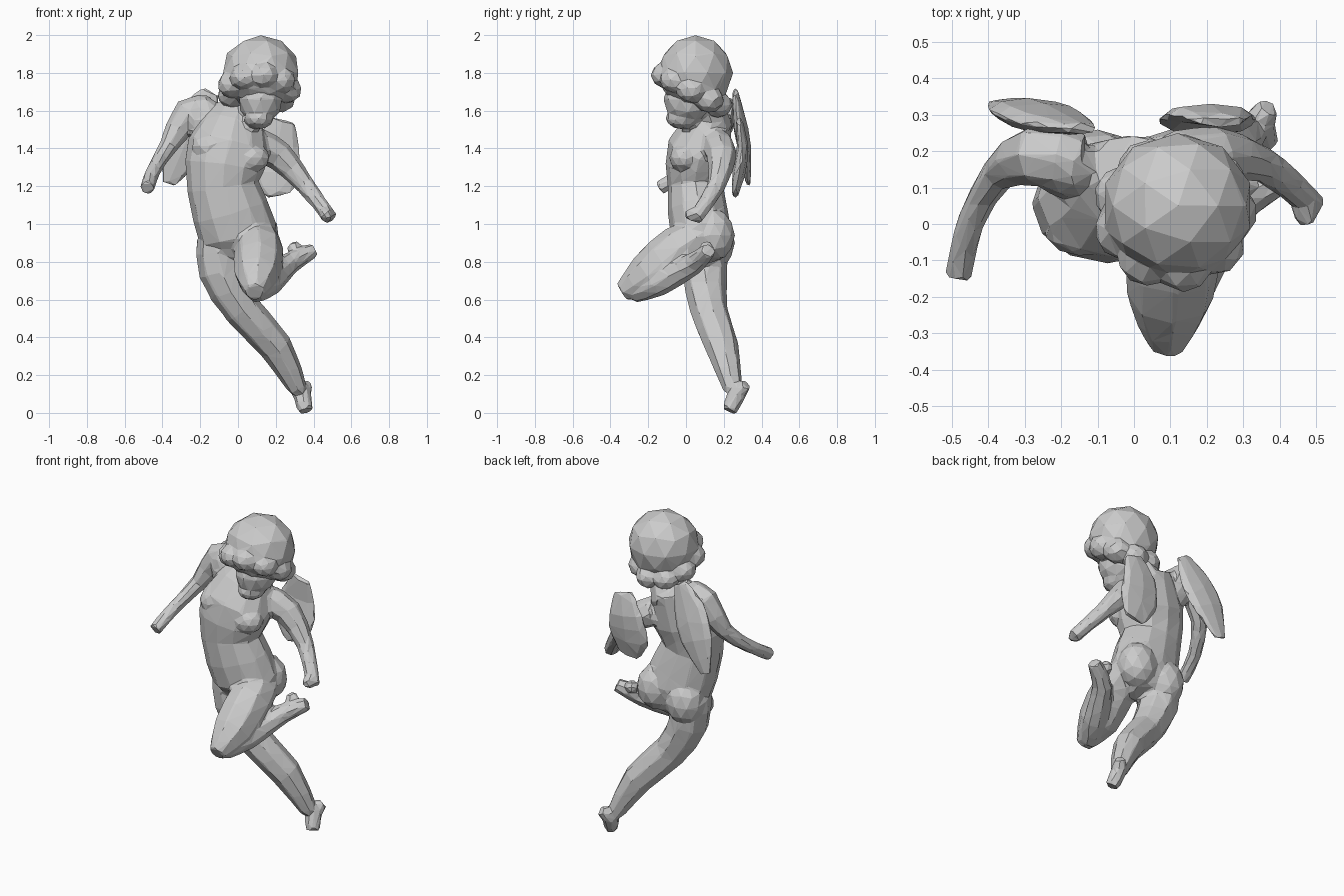
import bpy, bmesh, math
from mathutils import Vector

if "Cube" in bpy.data.objects:
    bpy.data.objects.remove(bpy.data.objects["Cube"], do_unlink=True)

GREY = (.6, .6, .6, 1)
stone = bpy.data.materials.new("grey_stone")
stone.use_nodes = True
stone.diffuse_color = GREY
stone.node_tree.nodes["Principled BSDF"].inputs["Base Color"].default_value = GREY


def carve(name, bm, facets):
    """Fuse overlapping masses into one skin, then cut it down to coarse flat facets."""
    bmesh.ops.recalc_face_normals(bm, faces=bm.faces)
    mesh = bpy.data.meshes.new(name)
    bm.to_mesh(mesh)
    bm.free()
    mesh.materials.append(stone)
    obj = bpy.data.objects.new(name, mesh)
    bpy.context.collection.objects.link(obj)
    fuse = obj.modifiers.new("fuse", "REMESH")
    fuse.mode = "VOXEL"
    fuse.voxel_size = .012
    soften = obj.modifiers.new("soften", "SMOOTH")
    soften.iterations = 3
    chisel = obj.modifiers.new("chisel", "DECIMATE")
    chisel.ratio = facets


def smoothed(stations):
    """Add a curved midpoint between each pair of stations."""
    last = len(stations) - 1
    result = []
    for i in range(last):
        before, start = stations[max(i - 1, 0)], stations[i]
        end, after = stations[i + 1], stations[min(i + 2, last)]
        result += [start, (9 * (start + end) - before - after) / 16]
    return result + [stations[last]]


def limb(bm, *stations, flat=1, sides=8):
    """Tube through stations of x, y, z and radius; flat scales its depth."""
    path = smoothed([Vector(station) for station in stations])
    centres = [station.to_3d() for station in path]
    last = len(path) - 1
    rings = []
    for i, centre in enumerate(centres):
        along = centres[min(i + 1, last)] - centres[max(i - 1, 0)]
        along.normalize()
        across = along.cross(Vector((0, 1, 0))).normalized()
        depth = along.cross(across) * flat
        ring = []
        for side in range(sides):
            angle = math.tau * side / sides
            offset = across * math.cos(angle) + depth * math.sin(angle)
            ring.append(bm.verts.new(centre + offset * path[i].w))
        rings.append(ring)
    for lower, upper in zip(rings, rings[1:]):
        for i in range(sides):
            j = (i + 1) % sides
            bm.faces.new((lower[i], lower[j], upper[j], upper[i]))
    bm.faces.new(rings[0])
    bm.faces.new(rings[last])


def lump(bm, centre, size):
    """Squashed ball."""
    ball = bmesh.ops.create_icosphere(bm, subdivisions=2, radius=1)["verts"]
    bmesh.ops.scale(bm, vec=size, verts=ball)
    bmesh.ops.translate(bm, vec=centre, verts=ball)


body = bmesh.new()

# Torso follows the bent spine; the seat and chest are paired swellings
limb(body, (0, .12, .8, .1), (0, .08, .95, .21), (-.08, .05, 1.2, .19),
     (-.05, .07, 1.4, .22), (0, .16, 1.6, .12), flat=.77, sides=12)
for side in (-1, 1):
    lump(body, (.1 * side, .15, .92 + .02 * side), (.12, .11, .14))
    lump(body, (.1 * side - .04, -.01, 1.38 - .03 * side), (.11, .08, .08))
lump(body, (-.18, .15, 1.55), (.1, .08, .13))

# Neck, jaw and face
limb(body, (.02, .16, 1.5, .09), (.11, .09, 1.7, .08))
lump(body, (.12, .01, 1.66), (.12, .13, .13))
lump(body, (.11, -.02, 1.56), (.08, .09, .06))

# Right arm, shoulder to hand
limb(body, (-.15, .17, 1.6, .08), (-.26, .19, 1.58, .09), (-.37, .14, 1.41, .05),
     (-.45, 0, 1.28, .04), (-.48, -.14, 1.19, .04))

# Left arm with a broad hand
limb(body, (.1, .16, 1.42, .09), (.22, .19, 1.36, .08), (.36, .16, 1.2, .05),
     (.49, .05, 1.03, .04))
lump(body, (.47, .05, 1.05), (.04, .06, .04))

# Trailing straight leg and foot
limb(body, (-.1, .1, .92, .12), (-.09, .1, .75, .12), (.02, .12, .55, .1),
     (.2, .19, .35, .09), (.32, .25, .12, .05))
limb(body, (.37, .32, .15, .03), (.34, .27, .1, .05), (.36, .23, .01, .04))

# Raised leg with a round knee and the shin folded back
limb(body, (.1, .12, .94, .1), (.11, -.03, .87, .13), (.1, -.2, .73, .12),
     (.09, -.34, .64, .05))
limb(body, (.09, -.28, .64, .06), (.17, -.14, .69, .07), (.27, .04, .79, .06),
     (.4, .12, .86, .04))
lump(body, (.3, .11, .87), (.04, .04, .04))
carve("body", body, .035)

# Cap of hair with curls ringing it, high over the brow and low at the nape
hair = bmesh.new()
lump(hair, (.12, .05, 1.8), (.21, .2, .2))
curls = 9
for i in range(curls):
    angle = math.tau * i / curls
    east, north = math.cos(angle), math.sin(angle)
    lump(hair, (.11 + .15 * east, .03 + .14 * north, 1.71 - .08 * north),
         (.08, .08, .07))
carve("hair", hair, .03)

# Wings on the shoulder blades
right_wing = bmesh.new()
limb(right_wing, (-.14, .26, 1.7, .05), (-.22, .28, 1.56, .12), (-.29, .31, 1.4, .12),
     (-.37, .33, 1.21, .04), flat=.3)
carve("right_wing", right_wing, .03)

left_wing = bmesh.new()
limb(left_wing, (.24, .28, 1.55, .07), (.21, .3, 1.42, .12), (.2, .28, 1.27, .14),
     (.22, .26, 1.15, .07), flat=.25)
carve("left_wing", left_wing, .03)
